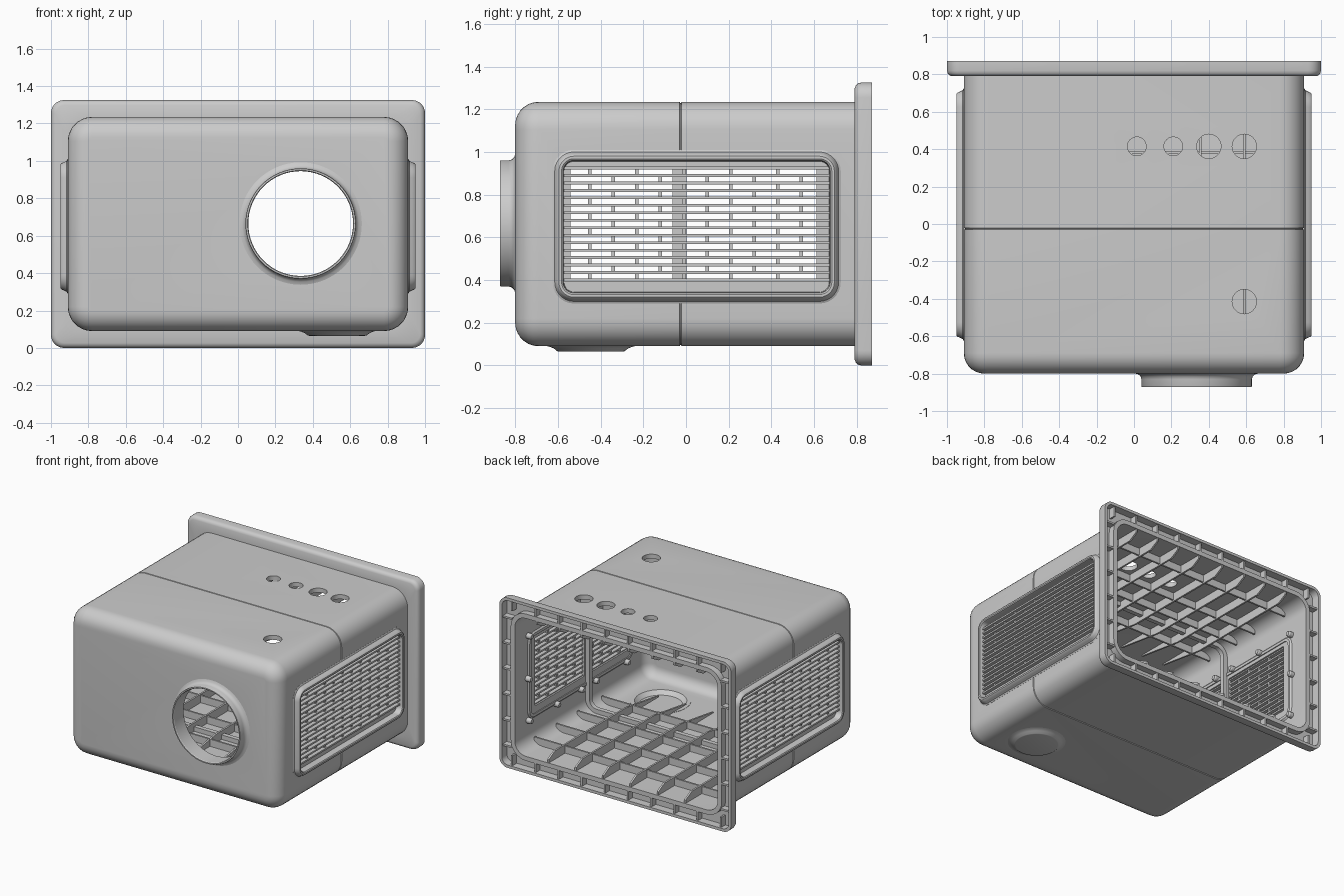
import bpy, bmesh
from math import sin, cos, pi, radians
from mathutils import Matrix, Vector

if "Cube" in bpy.data.objects:
    bpy.data.objects.remove(bpy.data.objects["Cube"])

CZ = 0.6625  # mid height of body and flange


def finish(name, bm, smooth=True):
    bmesh.ops.recalc_face_normals(bm, faces=bm.faces)
    me = bpy.data.meshes.new(name)
    bm.to_mesh(me)
    bm.free()
    ob = bpy.data.objects.new(name, me)
    bpy.context.collection.objects.link(ob)
    if smooth:
        smooth_by_angle(ob)
    return ob


def smooth_by_angle(ob):
    bpy.ops.object.select_all(action='DESELECT')
    ob.select_set(True)
    bpy.context.view_layer.objects.active = ob
    bpy.ops.object.shade_smooth_by_angle(angle=radians(30))


def rounded_rect(hu, hv, r, n=7):
    pts = []
    for q, (su, sv) in enumerate([(1, 1), (-1, 1), (-1, -1), (1, -1)]):
        for k in range(n + 1):
            a = (q + k / n) * pi / 2
            pts.append((su * (hu - r) + r * cos(a), sv * (hv - r) + r * sin(a)))
    return pts


def bridge(bm, rings, closed):
    n, m = len(rings[0]), len(rings)
    for i in range(m if closed else m - 1):
        a, b = rings[i], rings[(i + 1) % m]
        for j in range(n):
            k = (j + 1) % n
            bm.faces.new((a[j], a[k], b[k], b[j]))
    if not closed:
        bm.faces.new(rings[0])
        bm.faces.new(rings[-1])


def loft(bm, hu, hv, profile, place, closed):
    """Rounded rectangles stacked along an axis: profile of (inset, depth, corner radius)."""
    rings = [[bm.verts.new(place(u, v, w)) for u, v in rounded_rect(hu - i, hv - i, r)]
             for i, w, r in profile]
    bridge(bm, rings, closed)


def lathe(bm, profile, place, closed, n=64):
    rings = [[bm.verts.new(place(r * cos(2 * pi * j / n), r * sin(2 * pi * j / n), w))
              for j in range(n)] for r, w in profile]
    bridge(bm, rings, closed)


def box(bm, c, s):
    bmesh.ops.create_cube(bm, size=1, matrix=Matrix.Translation(c) @ Matrix.Diagonal((*s, 1)))


def along_y(u, v, w):
    return (u, w, v + CZ)


def lens_axis(u, v, w):
    return (0.335 + u, w, 0.665 + v)


def foot_axis(u, v, w):
    return (0.53 + u, -0.445 + v, w)


# Body shell: hollow, open at the back, with a seam groove
BX, BZ = 0.91, 0.5725
prof = []
for k in range(8):
    a = k / 7 * pi / 2
    prof.append((0.11 * (1 - sin(a)), -0.8 + 0.11 * (1 - cos(a))))
prof += [(0, -0.03), (0.006, -0.028), (0.006, -0.023), (0, -0.021), (0, 0.86), (0.035, 0.86)]
for k in range(7, -1, -1):
    a = k / 7 * pi / 2
    prof.append((0.035 + 0.08 * (1 - sin(a)), -0.765 + 0.08 * (1 - cos(a))))
bm = bmesh.new()
loft(bm, BX, BZ, [(i, y, max(0.13 - i, 0.02)) for i, y in prof], along_y, False)
body = finish("body_shell", bm, False)

# Openings: lens, top buttons, foot cup, side windows
GY, GZ, GHY, GHZ = 0.05, 0.65, 0.675, 0.36
bm = bmesh.new()
lathe(bm, [(0.288, -0.95), (0.288, -0.6)], lens_axis, False)
for x, y, r in [(0.015, 0.415, 0.05), (0.21, 0.415, 0.05), (0.4, 0.415, 0.065),
                (0.59, 0.415, 0.065), (0.59, -0.415, 0.065)]:
    lathe(bm, [(r, 1.1), (r, 1.4)], lambda u, v, w: (x + u, y + v, w), False, 32)
lathe(bm, [(0.19, 0.0), (0.19, 0.2)], foot_axis, False)
loft(bm, GHY, GHZ, [(0.05, -1.1, 0.05), (0.05, 1.1, 0.05)],
     lambda u, v, w: (w, GY + u, GZ + v), False)
cutter = finish("opening_cutter", bm, False)
cutter.hide_render = True
mod = body.modifiers.new("openings", 'BOOLEAN')
mod.operation, mod.solver, mod.object = 'DIFFERENCE', 'EXACT', cutter
bpy.context.view_layer.objects.active = body
bpy.ops.object.modifier_apply(modifier=mod.name)
bpy.data.objects.remove(cutter)
smooth_by_angle(body)

# Rear flange tray
bm = bmesh.new()
loft(bm, 1.0, CZ, [(0, 0.872, 0.07), (0, 0.82, 0.07), (0.004, 0.806, 0.066), (0.012, 0.796, 0.06),
                   (0.026, 0.79, 0.05), (0.1, 0.79, 0.12), (0.1, 0.81, 0.12),
                   (0.022, 0.81, 0.05), (0.022, 0.872, 0.05)], along_y, True)
finish("rear_flange", bm)

# Stiffening ribs in the flange tray
bm = bmesh.new()
for s in (-1, 1):
    for k in range(10):
        box(bm, (-0.9 + 0.2 * k, 0.832, CZ + s * 0.608), (0.014, 0.055, 0.09))
    for k in range(6):
        box(bm, (s * 0.945, 0.832, CZ + (k - 2.5) * 0.2), (0.09, 0.055, 0.014))
finish("flange_ribs", bm, False)

# Lens tube with a flared base
bm = bmesh.new()
lathe(bm, [(0.28, -0.75), (0.28, -0.866), (0.284, -0.872), (0.293, -0.872), (0.295, -0.868),
           (0.295, -0.83), (0.3, -0.815), (0.312, -0.804), (0.335, -0.798), (0.335, -0.78),
           (0.3, -0.75)], lens_axis, True)
finish("lens_tube", bm)

# Foot cup under the front
bm = bmesh.new()
lathe(bm, [(0.15, 0.065), (0.158, 0.067), (0.175, 0.08), (0.195, 0.088), (0.215, 0.092),
           (0.215, 0.127), (0.185, 0.127), (0.155, 0.098)], foot_axis, False)
finish("foot_cup", bm)

# Side grille frames
for s, side in ((1, "right"), (-1, "left")):
    bm = bmesh.new()
    loft(bm, GHY, GHZ, [(0, 0.895, 0.1), (0, 0.911, 0.1), (0.01, 0.916, 0.09), (0.017, 0.93, 0.083),
                        (0.022, 0.943, 0.078), (0.03, 0.95, 0.07), (0.042, 0.95, 0.058),
                        (0.049, 0.945, 0.051), (0.052, 0.935, 0.048), (0.056, 0.865, 0.044),
                        (0.035, 0.865, 0.065)],
         lambda u, v, w: (s * w, GY + u, GZ + v), True)
    finish(side + "_grille_frame", bm)

    # Louvre slats, staggered ties and panel borders
    bm = bmesh.new()
    for i in range(16):
        z = 0.4 + 0.035 * i
        box(bm, (s * 0.905, GY, z), (0.04, 1.25, 0.013))
        if i < 15:
            y = -0.45 + 0.11 * (i % 2)
            while y < 0.6:
                box(bm, (s * 0.9, y, z + 0.0175), (0.025, 0.016, 0.03))
                y += 0.22
    for y, w in ((-0.56, 0.04), (-0.03, 0.065), (0.642, 0.06)):
        box(bm, (s * 0.885, y, GZ), (0.025, w, 0.62))
    for z, h in ((0.37, 0.06), (0.945, 0.035)):
        box(bm, (s * 0.885, GY, z), (0.025, 1.25, h))
    finish(side + "_grille_slats", bm, False)

    # Screw bosses around the panels
    bm = bmesh.new()
    for y in (-0.5, -0.12, 0.06, 0.36, 0.7):
        for z in (0.32, 0.98):
            lathe(bm, [(0.022, 0.88), (0.022, 0.845), (0.016, 0.835)],
                  lambda u, v, w: (s * w, y + u, z + v), False, 14)
    lathe(bm, [(0.022, 0.88), (0.022, 0.845), (0.016, 0.835)],
          lambda u, v, w: (s * w, 0.71 + u, GZ + v), False, 14)
    finish(side + "_screw_bosses", bm)

# Inner collar behind the seam
bm = bmesh.new()
loft(bm, BX, BZ, [(0.03, -0.045, 0.1), (0.03, -0.01, 0.1), (0.07, -0.01, 0.06), (0.07, -0.045, 0.06)],
     along_y, True)
finish("seam_collar", bm)


# Floor and ceiling rib grids, long ribs tapering toward the front
def rib_grid(name, xs, ys, up):
    bm = bmesh.new()
    z0 = CZ - up * 0.542
    for x in xs:
        outline = [(0.855, z0), (0.855, z0 + up * 0.03), (0.78, z0 + up * 0.07),
                   (-0.1, z0 + up * 0.07), (-0.5, z0 + up * 0.01), (-0.5, z0)]
        rings = [[bm.verts.new((x + d, y, z)) for y, z in outline] for d in (-0.007, 0.007)]
        bridge(bm, rings, False)
    for y in ys:
        box(bm, (0, y, z0 + up * 0.03), (1.7, 0.014, 0.06))
    finish(name, bm, False)


rib_grid("floor_ribs", [-0.59, -0.354, -0.118, 0.118, 0.354, 0.59], [0.65, 0.38, 0.12, -0.18], 1)
rib_grid("ceiling_ribs", [-0.69, -0.495, -0.305, -0.1, 0.11, 0.305, 0.495, 0.69],
         [0.65, 0.32, 0.12, -0.18], -1)
